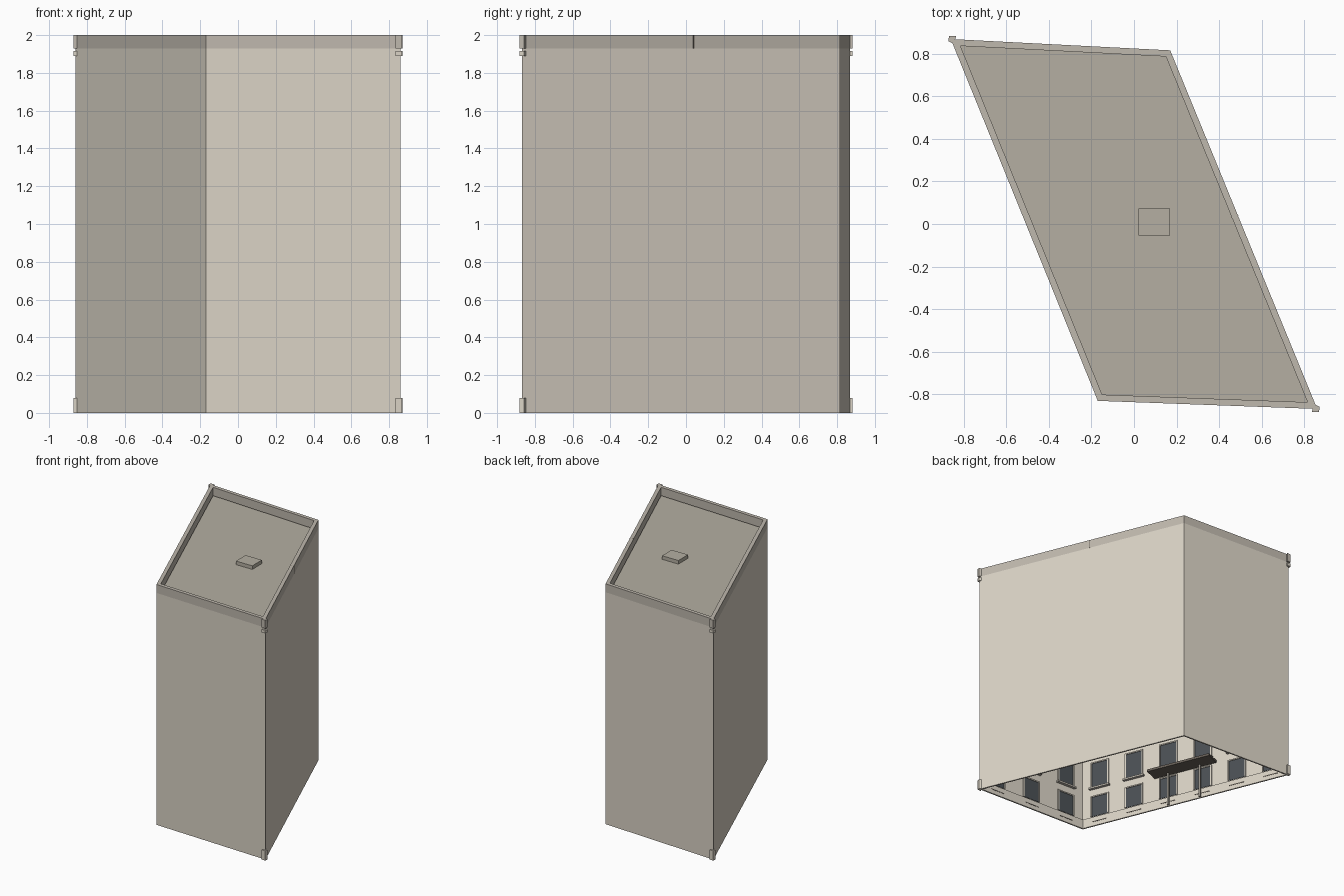
import bpy, bmesh
from mathutils import Vector

if "Cube" in bpy.data.objects:
    bpy.data.objects.remove(bpy.data.objects["Cube"])

# Footprint, counter-clockwise from the front-left corner
PLAN = [Vector(p) for p in ((-0.17, -0.83), (0.86, -0.868), (0.17, 0.815), (-0.86, 0.868))]
BAYS = [3, 6, 3, 6]
N = len(PLAN)


def material(name, rgb):
    m = bpy.data.materials.new(name)
    m.diffuse_color = (*rgb, 1)
    m.use_nodes = True
    m.node_tree.nodes["Principled BSDF"].inputs["Base Color"].default_value = m.diffuse_color
    return m


STONE = material("wall_stone", (0.70, 0.65, 0.56))
TRIM = material("trim_stone", (0.52, 0.48, 0.42))
ROOF = material("roof_grey", (0.46, 0.43, 0.36))
GLASS = material("window_glass", (0.07, 0.08, 0.09))
DARK = material("canopy_brown", (0.14, 0.12, 0.10))


def finish(name, bm, mat):
    mesh = bpy.data.meshes.new(name)
    bm.to_mesh(mesh)
    bm.free()
    ob = bpy.data.objects.new(name, mesh)
    bpy.context.collection.objects.link(ob)
    mesh.materials.append(mat)
    return ob


def edge_frame(i):
    a, b = PLAN[i], PLAN[(i + 1) % N]
    d = (b - a).normalized()
    return a, d, Vector((-d.y, d.x)), (b - a).length


def inset(dist):
    pts = []
    for i in range(N):
        _, d0, n0, _ = edge_frame(i - 1 if i else N - 1)
        _, d1, n1, _ = edge_frame(i)
        pts.append(PLAN[i] + (n0 + n1) * dist / (1 + n0.dot(n1)))
    return pts


def prism(bm, pts, z0, z1):
    lo = [bm.verts.new((p.x, p.y, z0)) for p in pts]
    hi = [bm.verts.new((p.x, p.y, z1)) for p in pts]
    bm.faces.new(lo[::-1])
    bm.faces.new(hi)
    for i in range(len(pts)):
        j = (i + 1) % len(pts)
        bm.faces.new((lo[i], lo[j], hi[j], hi[i]))


def ring(name, depth, z0, z1, mat):
    """Band lining the inside of the walls, with small overshoots at the sharp corners."""
    bm = bmesh.new()
    out, inn = inset(0), inset(depth)
    loops = [[bm.verts.new((p.x, p.y, z)) for p in pts]
             for pts, z in ((out, z0), (out, z1), (inn, z1), (inn, z0))]
    for k in range(4):
        a, b = loops[k], loops[(k + 1) % 4]
        for i in range(N):
            j = (i + 1) % N
            bm.faces.new((a[i], a[j], b[j], b[i]))
    for s in (1, -1):
        prism(bm, [Vector(p) * s for p in ((0.835, -0.882), (0.868, -0.882), (0.872, -0.858), (0.845, -0.845))],
              z0, z1)
    return finish(name, bm, mat)


def wall_box(bm, i, u, width, v0, v1, z0, z1):
    """Box on wall i: u along the wall, v inward from it."""
    a, d, n, _ = edge_frame(i)
    l, r = u - width / 2, u + width / 2
    prism(bm, [a + d * p + n * q for p, q in ((l, v0), (r, v0), (r, v1), (l, v1))], z0, z1)


# Wall shell, open at the bottom
bm = bmesh.new()
low = [bm.verts.new((p.x, p.y, 0)) for p in PLAN]
top = [bm.verts.new((p.x, p.y, 1.93)) for p in PLAN]
for i in range(N):
    j = (i + 1) % N
    bm.faces.new((low[i], low[j], top[j], top[i]))
finish("walls", bm, STONE)

# Roof deck
bm = bmesh.new()
bm.faces.new([bm.verts.new((p.x, p.y, 1.92)) for p in PLAN])
finish("roof_deck", bm, ROOF)

# Plinth, cornice and parapet bands
ring("plinth", 0.012, 0.0, 0.08, STONE)
ring("cornice", 0.015, 1.89, 1.915, STONE)
ring("parapet", 0.03, 1.93, 2.0, TRIM)

# Roof hatch
bm = bmesh.new()
prism(bm, [Vector(p) for p in ((0.02, -0.055), (0.17, -0.055), (0.17, 0.072), (0.02, 0.072))], 1.92, 1.95)
finish("roof_hatch", bm, ROOF)

# Windows, frames, sills and plinth vents on the inner faces
glass, frames, sills, vents = (bmesh.new() for _ in range(4))
rows = [(0.09, 0.265)] + [(0.35 + 0.32 * k, 0.57 + 0.32 * k) for k in range(5)]
for i in range(N):
    length = edge_frame(i)[3]
    pitch = length / BAYS[i]
    for b in range(BAYS[i]):
        u = pitch * (b + 0.5)
        wall_box(vents, i, u, 0.13, 0.010, 0.014, 0.035, 0.042)
        for k, (z0, z1) in enumerate(rows):
            w = 0.15
            wall_box(glass, i, u, w - 0.01, 0.001, 0.004, z0, z1)
            for s in (-1, 1):
                wall_box(frames, i, u + s * w / 2, 0.01, 0.001, 0.010, z0, z1)
            wall_box(frames, i, u, w + 0.01, 0.001, 0.010, z1, z1 + 0.01)
            if k:
                wall_box(sills, i, u, w + 0.03, 0.001, 0.025, z0 - 0.015, z0)
finish("window_glass", glass, GLASS)
finish("window_frames", frames, STONE)
finish("window_sills", sills, TRIM)
finish("plinth_vents", vents, DARK)

# Entrance canopy with two posts on the left long wall
mid = edge_frame(3)[3] / 2
bm = bmesh.new()
wall_box(bm, 3, mid, 0.55, 0.001, 0.13, 0.285, 0.305)
finish("entrance_canopy", bm, DARK)
bm = bmesh.new()
for s in (-1, 1):
    wall_box(bm, 3, mid + s * 0.14, 0.015, 0.02, 0.035, 0.0, 0.285)
finish("canopy_posts", bm, TRIM)

# Joint line on the right parapet
bm = bmesh.new()
wall_box(bm, 1, edge_frame(1)[3] * 0.54, 0.006, -0.001, 0.031, 1.93, 2.0)
finish("parapet_joint", bm, DARK)
